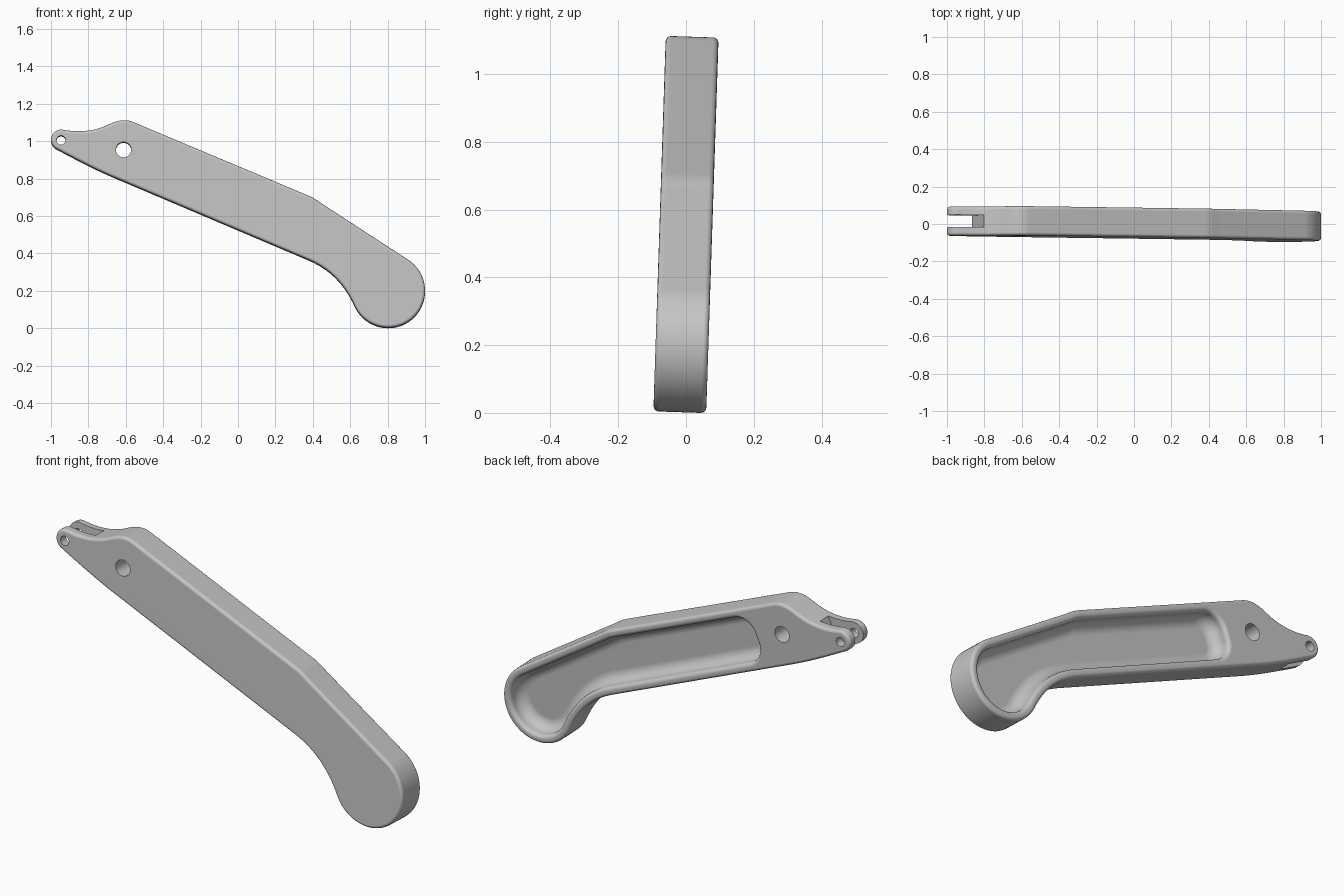
import bpy, bmesh, math
from mathutils import Vector, Matrix
from mathutils.geometry import interpolate_bezier

cube = bpy.data.objects.get("Cube")
if cube:
    bpy.data.objects.remove(cube, do_unlink=True)

HALF = 0.078                       # half thickness of the lever
ARM = math.radians(-22.9)          # direction of the straight arm
TILT = -0.033                      # small lean about x


def arc(c, r, a0, a1, n):
    steps = [math.radians(a0 + (a1 - a0) * i / n) for i in range(n + 1)]
    return [Vector((c[0] + r * math.cos(a), c[1] + r * math.sin(a))) for a in steps]


def curve(p0, h0, h1, p1, n=16):
    return [Vector(p[:2]) for p in interpolate_bezier(
        *[Vector((*p, 0)) for p in (p0, h0, h1, p1)], n)]


def join(*parts):
    out = []
    for p in (q for part in parts for q in part):
        if not out or (p - out[-1]).length > 0.001:
            out.append(p)
    return out


def inset(pts, d):
    """Offset a closed counter-clockwise outline inwards by d."""
    out = []
    for i, p in enumerate(pts):
        a = (p - pts[i - 1]).normalized()
        b = (pts[(i + 1) % len(pts)] - p).normalized()
        n = Vector((-a.y - b.y, a.x + b.x)).normalized()
        out.append(p + n * d / max(0.5, n.dot(Vector((-a.y, a.x)))))
    return out


def loft(name, pts, sections):
    """Solid skinned through insets of one outline; sections are (y, inset)."""
    bm = bmesh.new()
    rings = [[bm.verts.new((p.x, y, p.y)) for p in inset(pts, d)] for y, d in sections]
    n = len(pts)
    for r0, r1 in zip(rings, rings[1:]):
        for i in range(n):
            j = (i + 1) % n
            bm.faces.new((r0[i], r0[j], r1[j], r1[i]))
    bm.faces.new(rings[0][::-1])
    bm.faces.new(rings[-1])
    bmesh.ops.recalc_face_normals(bm, faces=bm.faces)
    me = bpy.data.meshes.new(name)
    bm.to_mesh(me)
    bm.free()
    ob = bpy.data.objects.new(name, me)
    bpy.context.collection.objects.link(ob)
    return ob


def quarter(r, n):
    """Quarter round as (depth, inset) pairs, from the wall to the flat."""
    angles = [math.pi / 2 * i / n for i in range(n + 1)]
    return [(r * (1 - math.sin(a)), r * (1 - math.cos(a))) for a in angles]


# Outline: bulb end first, then the hump and the pivot tip
tip = arc((-0.945, 1.004), 0.055, 80, 242, 18)
bulb = arc((0.803, 0.197), 0.197, 205, 416, 40)
neck = curve((0.38, 0.361), (0.5, 0.31), (0.575, 0.223), bulb[0])
shoulder = curve((0.46, 0.655), (0.43, 0.675), (0.41, 0.692), (0.38, 0.704), 8)
hump = curve((-0.56, 1.099), (-0.61, 1.119), (-0.65, 1.106), (-0.7, 1.082))
dip = curve((-0.7, 1.082), (-0.78, 1.046), (-0.86, 1.044), tip[0])
belly = curve(tip[-1], (-0.88, 0.908), (-0.78, 0.854), (-0.68, 0.811))
grip = join(neck, bulb, shoulder)
outline = join(grip, hump, dip, tip, belly)

# Body with rounded front and back edges
edge = quarter(0.016, 4)
lever = loft("lever_body", outline,
             [(-HALF + y, d) for y, d in edge[::-1]] + [(HALF - y, d) for y, d in edge])

# Pocket in the back: follows the rim, rounded far end, filleted floor
along = Vector((math.cos(ARM), math.sin(ARM)))
side = Vector((-along.y, along.x))
centre = Vector((-0.378, 0.854))
deg = math.degrees(ARM)
end = (arc(centre + side * 0.024, 0.09, deg + 90, deg + 180, 10)
       + arc(centre - side * 0.024, 0.09, deg + 180, deg + 270, 10))
pocket = inset(outline, 0.042)[:len(grip)] + end
floor = -0.008
lip_radius = 0.02
fillet = [(floor + y, d) for y, d in quarter(0.055, 8)[::-1]]
lip = [(HALF - y, -d) for y, d in quarter(lip_radius, 4)]
cutters = [loft("pocket_cutter", join(pocket),
                fillet + lip + [(HALF + 0.03, -lip_radius)])]

# Pin holes and the fork slot
for name, c, r in (("pivot_hole", (-0.612, 0.951), 0.041), ("tip_hole", (-0.946, 1.002), 0.024)):
    cutters.append(loft(name, arc(c, r, 0, 350, 35), [(-0.2, 0), (0.2, 0)]))
mouth = Vector((-0.832, 0.98))
corners = [mouth - along * 0.3 - side * 0.2, mouth - side * 0.2,
           mouth + side * 0.2, mouth - along * 0.3 + side * 0.2]
cutters.append(loft("fork_slot", corners, [(-0.033, 0), (0.033, 0)]))

bpy.context.view_layer.objects.active = lever
for cutter in cutters:
    cutter.hide_render = True
    mod = lever.modifiers.new(cutter.name, 'BOOLEAN')
    mod.operation = 'DIFFERENCE'
    mod.solver = 'EXACT'
    mod.object = cutter
    bpy.ops.object.modifier_apply(modifier=mod.name)
    bpy.data.objects.remove(cutter, do_unlink=True)

# Lean the lever slightly and rest it on the ground
pivot = Matrix.Translation((0, 0, 0.557))
lever.data.transform(pivot @ Matrix.Rotation(TILT, 4, 'X') @ pivot.inverted())
low = min(v.co.z for v in lever.data.vertices)
lever.data.transform(Matrix.Translation((0, 0, -low)))

# Plain grey finish
grey = bpy.data.materials.new("plain_grey")
grey.use_nodes = True
colour = (0.56, 0.56, 0.56, 1)
grey.diffuse_color = colour
grey.node_tree.nodes["Principled BSDF"].inputs["Base Color"].default_value = colour
lever.data.materials.clear()
lever.data.materials.append(grey)

# Smooth rounds, with the broad faces kept flat
bpy.ops.object.select_all(action='DESELECT')
lever.select_set(True)
bpy.ops.object.shade_smooth_by_angle(angle=math.radians(35))
weighted = lever.modifiers.new("flat_broad_faces", 'WEIGHTED_NORMAL')
weighted.keep_sharp = True
